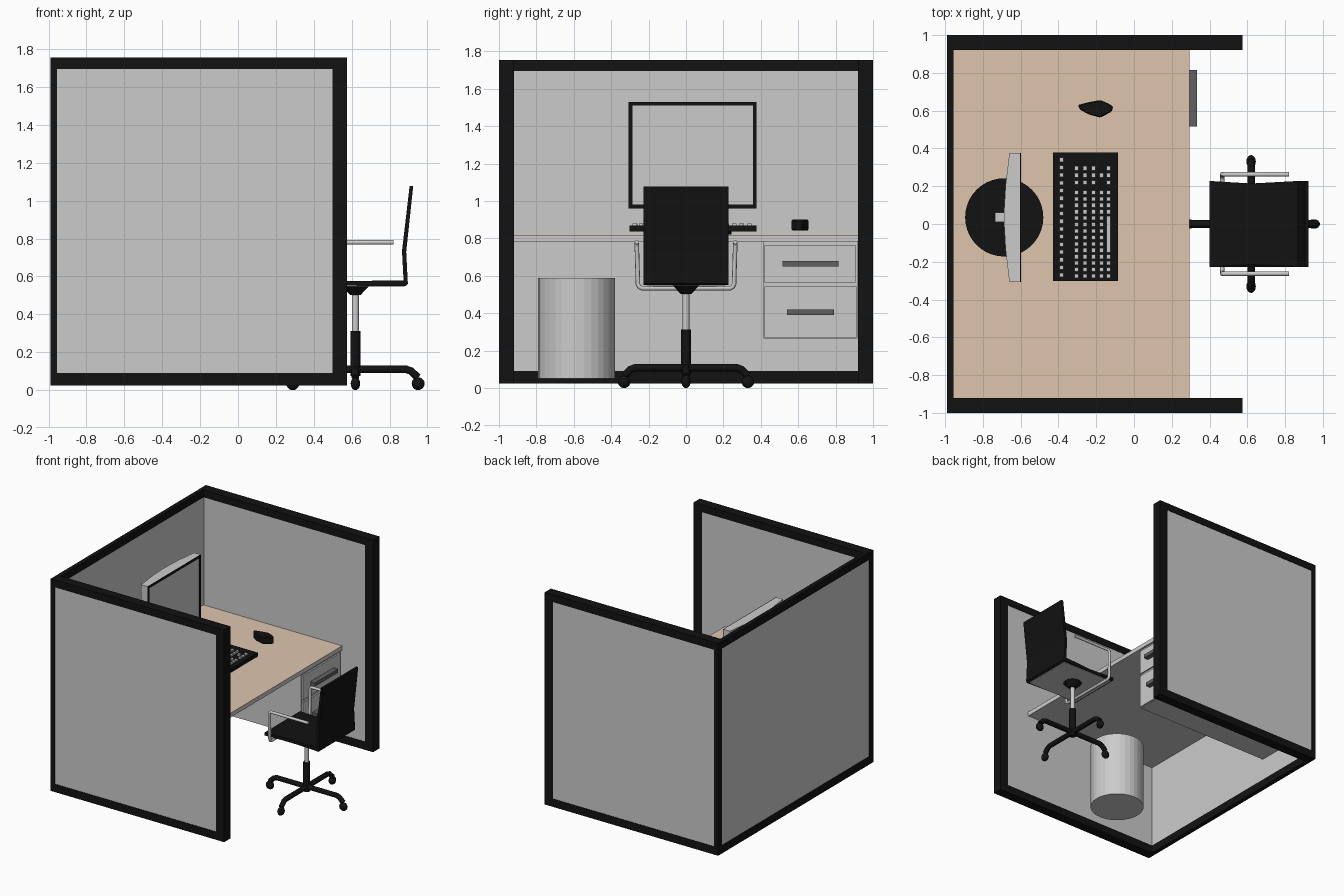
import bpy, bmesh, math
from mathutils import Matrix, Vector

if "Cube" in bpy.data.objects:
    bpy.data.objects.remove(bpy.data.objects["Cube"])


def material(name, r, g, b):
    m = bpy.data.materials.new(name)
    m.diffuse_color = (r, g, b, 1)
    m.use_nodes = True
    m.node_tree.nodes["Principled BSDF"].inputs["Base Color"].default_value = m.diffuse_color
    return m


BLACK = material("black", 0.006, 0.006, 0.006)
TAN = material("tan", 0.74, 0.56, 0.42)
DARK = material("dark_grey", 0.12, 0.12, 0.12)


def finish(name, bm, mat=None, smooth=False):
    bmesh.ops.recalc_face_normals(bm, faces=bm.faces)
    me = bpy.data.meshes.new(name)
    bm.to_mesh(me)
    bm.free()
    ob = bpy.data.objects.new(name, me)
    bpy.context.collection.objects.link(ob)
    if mat:
        me.materials.append(mat)
    if smooth:
        bpy.ops.object.select_all(action='DESELECT')
        ob.select_set(True)
        bpy.context.view_layer.objects.active = ob
        bpy.ops.object.shade_smooth_by_angle(angle=math.radians(40))
    return ob


def boxes(name, items, mat=None):
    """One object from boxes given as (x0, x1, y0, y1, z0, z1)."""
    bm = bmesh.new()
    for x0, x1, y0, y1, z0, z1 in items:
        mid = Vector((x0 + x1, y0 + y1, z0 + z1)) / 2
        m = Matrix.Translation(mid) @ Matrix.Diagonal((x1 - x0, y1 - y0, z1 - z0, 1))
        bmesh.ops.create_cube(bm, size=1, matrix=m)
    return finish(name, bm, mat)


def cone(name, x, y, z0, z1, r0, r1, n=24, mat=None, smooth=True):
    bm = bmesh.new()
    bmesh.ops.create_cone(bm, cap_ends=True, segments=n, radius1=r0, radius2=r1,
                          depth=z1 - z0, matrix=Matrix.Translation((x, y, (z0 + z1) / 2)))
    return finish(name, bm, mat, smooth)


def prism(name, pts, vec, mat=None):
    bm = bmesh.new()
    face = bm.faces.new([bm.verts.new(p) for p in pts])
    ext = bmesh.ops.extrude_face_region(bm, geom=[face])
    bmesh.ops.translate(bm, vec=vec, verts=[v for v in ext["geom"] if isinstance(v, bmesh.types.BMVert)])
    return finish(name, bm, mat)


def tube(name, pts, r, mat=None):
    cu = bpy.data.curves.new(name, 'CURVE')
    cu.dimensions = '3D'
    cu.bevel_depth = r
    cu.bevel_resolution = 2
    cu.use_fill_caps = True
    sp = cu.splines.new('POLY')
    sp.points.add(len(pts) - 1)
    for p, co in zip(sp.points, pts):
        p.co = (*co, 1)
    ob = bpy.data.objects.new(name, cu)
    bpy.context.collection.objects.link(ob)
    if mat:
        cu.materials.append(mat)
    bpy.ops.object.select_all(action='DESELECT')
    ob.select_set(True)
    bpy.context.view_layer.objects.active = ob
    bpy.ops.object.convert(target='MESH')
    return ob


# Cubicle walls: black frames with grey panels almost flush
Z0, Z1, P0, P1, I = 0.025, 1.755, 0.09, 1.695, 0.003
boxes("back_wall_frame", [(-0.99, -0.955, -1, 1, Z0, P0), (-0.99, -0.955, -1, 1, P1, Z1),
                          (-0.99, -0.955, -1, -0.95, P0, P1), (-0.99, -0.955, 0.95, 1, P0, P1)], BLACK)
boxes("back_wall_panel", [(-0.99 + I, -0.955 - I, -0.95, 0.95, P0, P1)])
for side, a, b in (("left", -1, -0.92), ("right", 0.92, 1)):
    boxes(side + "_wall_frame", [(-0.955, 0.575, a, b, Z0, P0), (-0.955, 0.575, a, b, P1, Z1),
                                 (0.5, 0.575, a, b, P0, P1)], BLACK)
    boxes(side + "_wall_panel", [(-0.955, 0.5, a + I, b - I, P0, P1)])

# Desk with a tan surface, drawer cabinet and handles
boxes("desk_slab", [(-0.955, 0.295, -0.92, 0.92, 0.783, 0.814)])
boxes("desk_surface", [(-0.955, 0.295, -0.92, 0.92, 0.814, 0.818)], TAN)
boxes("drawer_cabinet", [(-0.95, 0.28, 0.415, 0.918, 0.266, 0.783)])
boxes("drawer_fronts", [(0.28, 0.292, 0.42, 0.906, 0.565, 0.765), (0.28, 0.292, 0.42, 0.912, 0.27, 0.544)])
boxes("drawer_handles", [(0.29, 0.333, 0.515, 0.815, 0.65, 0.68), (0.29, 0.333, 0.54, 0.79, 0.39, 0.42)], DARK)

# Waste bin, open at the top
bm = bmesh.new()
bmesh.ops.create_cone(bm, cap_ends=True, segments=32, radius1=0.205, radius2=0.205, depth=0.537,
                      matrix=Matrix.Translation((-0.32, -0.585, 0.3185)))
top = max(bm.faces, key=lambda f: f.calc_center_median().z)
bmesh.ops.inset_region(bm, faces=[top], thickness=0.01)
bmesh.ops.translate(bm, vec=(0, 0, -0.52), verts=top.verts)
finish("waste_bin", bm)

# Monitor: bulged housing, framed screen, neck and round base
MY = 0.035
plan = [(-0.603, 0.342), (-0.66, 0.342), (-0.68, 0.17), (-0.687, 0.05)]
plan += [(x, -y) for x, y in reversed(plan)]
prism("monitor_housing", [(x, y + MY, 0.96) for x, y in plan], (0, 0, 0.57))
a, b, t = MY - 0.342, MY + 0.342, 0.02
boxes("monitor_frame", [(-0.603, -0.598, a, b, 0.96, 0.96 + t), (-0.603, -0.598, a, b, 1.53 - t, 1.53),
                        (-0.603, -0.598, a, a + t, 0.98, 1.51), (-0.603, -0.598, b - t, b, 0.98, 1.51)], BLACK)
boxes("monitor_neck", [(-0.735, -0.68, 0.01, 0.06, 0.83, 1.3)])
cone("monitor_base", -0.687, MY, 0.82, 0.85, 0.207, 0.207, 40, BLACK)

# Keyboard and its keys
boxes("keyboard_body", [(-0.43, -0.085, -0.302, 0.378, 0.838, 0.868)], BLACK)
rows = [-0.305, -0.259, -0.214, -0.172, -0.135]
spots = [(-0.383, 0.34 - 0.0407 * i) for i in range(16)]
spots += [(x, 0.167 - 0.034 * i) for j, x in enumerate(rows) for i in range(14) if j < 4 or not 4 <= i <= 9]
spots += [(x, y) for x in rows[:3] for y in (0.295, 0.258, 0.22)]
spots += [(rows[3], 0.258)] + [(rows[4], y) for y in (0.295, 0.258, 0.22)]
k = 0.011
keys = [(x - k, x + k, y - k, y + k, 0.866, 0.88) for x, y in spots]
keys.append((rows[4] - k, rows[4] + k, -0.15, 0.042, 0.866, 0.88))
boxes("keyboard_keys", keys)

# Mouse
outline = [(-0.297, 0.63), (-0.285, 0.605), (-0.24, 0.58), (-0.178, 0.563), (-0.118, 0.595),
           (-0.11, 0.622), (-0.14, 0.64), (-0.178, 0.656), (-0.24, 0.645)]
mouse = prism("mouse", [(x, y, 0.842) for x, y in outline], (0, 0, 0.058), BLACK)
bev = mouse.modifiers.new("soft_edge", 'BEVEL')
bev.width = 0.006

# Chair seat and back from one bent side profile, slightly waisted
CX = 0.62
side = [(0.40, 0.553), (0.62, 0.551), (0.885, 0.55), (0.897, 0.56), (0.888, 0.73), (0.925, 1.077),
        (0.906, 1.077), (0.866, 0.735), (0.874, 0.58), (0.62, 0.576), (0.40, 0.578)]
seat = prism("seat_and_back", [(x, -0.228, z) for x, z in side], (0, 0.456, 0), BLACK)
for v in seat.data.vertices:
    if 0.5 < v.co.x < 0.8:
        v.co.y *= 0.94
boxes("seat_underside", [(0.41, 0.88, -0.21, 0.21, 0.547, 0.552)])

# Arm rests: one bent tube passing under the seat
half = [(0.82, 0.263, 0.78), (0.485, 0.263, 0.78), (0.472, 0.263, 0.774), (0.467, 0.263, 0.76),
        (0.467, 0.257, 0.555), (0.467, 0.25, 0.54), (0.467, 0.235, 0.533)]
tube("arm_rests", half + [(x, -y, z) for x, y, z in reversed(half)], 0.012)

# Chair column
cone("seat_mount", CX, 0, 0.503, 0.552, 0.028, 0.075, 20, BLACK)
cone("gas_lift", CX, 0, 0.29, 0.51, 0.018, 0.018, 16)
cone("column_sleeve", CX, 0, 0.075, 0.312, 0.026, 0.026, 16, BLACK)

# Four legs with castors, repeated around the column
for i in range(4):
    c, s = round(math.cos(i * math.pi / 2)), round(math.sin(i * math.pi / 2))
    path = [(0, 0.109), (0.27, 0.109), (0.295, 0.1), (0.33, 0.066)]
    tube(f"chair_leg_{i + 1}", [(CX + r * c, r * s, z) for r, z in path], 0.02, BLACK)
    bm = bmesh.new()
    bmesh.ops.create_uvsphere(bm, u_segments=16, v_segments=10, radius=1,
                              matrix=Matrix.Translation((CX + 0.331 * c, 0.331 * s, 0.034))
                              @ Matrix.Diagonal((0.034 if c else 0.025, 0.034 if s else 0.025, 0.034, 1)))
    finish(f"castor_{i + 1}", bm, BLACK, True)
